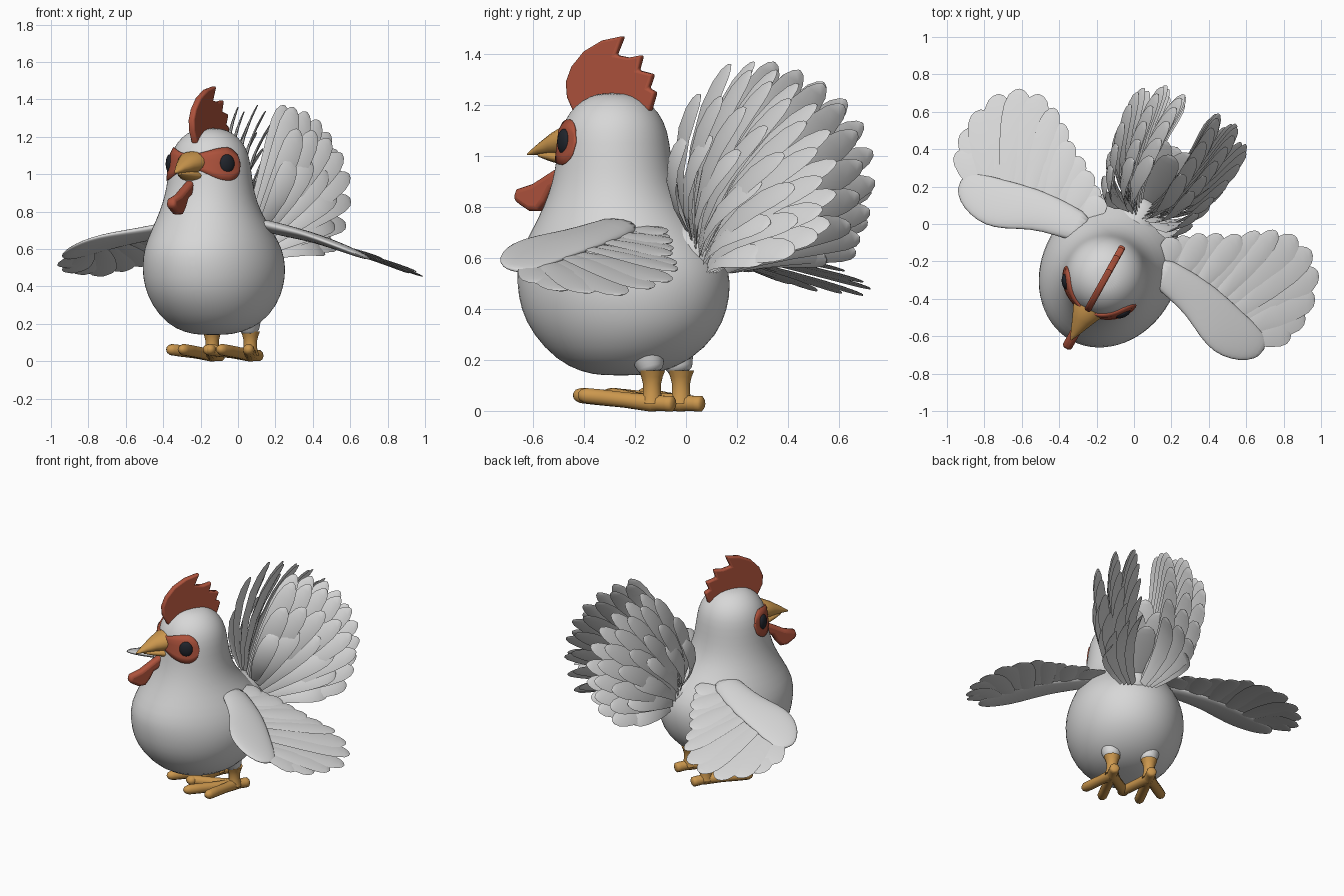
import bpy, bmesh
from math import sin, cos, pi, radians, sqrt
from mathutils import Vector, Matrix

cube = bpy.data.objects.get("Cube")
if cube:
    bpy.data.objects.remove(cube, do_unlink=True)

# The whole bird is built facing -y, then turned on the spot
PLACE = Matrix.Translation((-0.15, -0.282, 0)) @ Matrix.Rotation(radians(-29), 4, 'Z')


def material(name, rgb):
    m = bpy.data.materials.new(name)
    m.use_nodes = True
    m.diffuse_color = (*rgb, 1)
    m.node_tree.nodes["Principled BSDF"].inputs["Base Color"].default_value = (*rgb, 1)
    return m


WHITE = material("plumage_white", (0.68, 0.68, 0.68))
RED = material("comb_red", (0.42, 0.085, 0.045))
GOLD = material("beak_gold", (0.6, 0.31, 0.075))
DARK = material("eye_dark", (0.015, 0.018, 0.025))


def build(name, lofts, mat, subsurf=0, sharp=50):
    """One object from a list of lofts, each a list of equal rings."""
    bm = bmesh.new()
    for rings in lofts:
        rows = [[bm.verts.new(p) for p in ring] for ring in rings]
        n = len(rows[0])
        for a, b in zip(rows, rows[1:]):
            for i in range(n):
                j = (i + 1) % n
                bm.faces.new((a[i], a[j], b[j], b[i]))
        bm.faces.new(rows[0][::-1])
        bm.faces.new(rows[-1])
    return finish(name, bm, mat, subsurf, sharp)


def finish(name, bm, mat, subsurf=0, sharp=50):
    bmesh.ops.recalc_face_normals(bm, faces=bm.faces[:])
    me = bpy.data.meshes.new(name)
    bm.to_mesh(me)
    bm.free()
    me.materials.append(mat)
    me.polygons.foreach_set("use_smooth", [True] * len(me.polygons))
    me.set_sharp_from_angle(angle=radians(sharp))
    ob = bpy.data.objects.new(name, me)
    bpy.context.collection.objects.link(ob)
    ob.matrix_world = PLACE
    if subsurf:
        ob.modifiers.new("smooth", 'SUBSURF').levels = subsurf
        ob.modifiers["smooth"].render_levels = subsurf
    return ob


def oval(center, u, v, n=12):
    c, u, v = Vector(center), Vector(u), Vector(v)
    return [c + u * cos(2 * pi * i / n) + v * sin(2 * pi * i / n) for i in range(n)]


def tube(path, radii, n=10):
    """Round limb along a path."""
    pts = [Vector(p) for p in path]
    rings = []
    for i, p in enumerate(pts):
        d = pts[min(i + 1, len(pts) - 1)] - pts[max(i - 1, 0)]
        q = d.to_track_quat('Z', 'Y')
        rings.append(oval(p, q @ Vector((radii[i], 0, 0)), q @ Vector((0, radii[i], 0)), n))
    return rings


def feather(base, tip, normal, width, bend=(0, 0, 0), thick=0.006):
    """Thin lens-shaped blade with a narrow root and a rounded tip."""
    base, tip, bend = Vector(base), Vector(tip), Vector(bend)
    side = (tip - base).cross(Vector(normal)).normalized()
    up = side.cross(tip - base).normalized()
    outline = [(0, .4), (.2, .66), (.45, .9), (.7, 1), (.85, .92), (.94, .68), (.985, .36), (1, .08)]
    return [oval(base.lerp(tip, t) + bend * 4 * t * (1 - t), side * width * w, up * thick * (0.4 + 0.6 * w), 6)
            for t, w in outline]


def along(points, t):
    """Point at t in 0..1 along a polyline."""
    f = t * (len(points) - 1)
    i = min(int(f), len(points) - 2)
    return Vector(points[i]).lerp(Vector(points[i + 1]), f - i)


# Body and head: height, y centre, half width, half depth
BODY = [(.14, .03, .06, .07), (.152, .035, .15, .16), (.2, .045, .25, .27), (.3, .05, .325, .375),
        (.4, .045, .36, .422), (.5, .045, .37, .437), (.6, .035, .355, .428), (.7, .02, .315, .355),
        (.8, .002, .267, .28), (.9, 0, .237, .241), (1, 0, .224, .224), (1.1, 0, .212, .212),
        (1.17, 0, .178, .178), (1.22, 0, .125, .125), (1.248, 0, .06, .06)]
build("body", [[oval((0, y, z), (rx, 0, 0), (0, ry, 0), 32) for z, y, rx, ry in BODY]], WHITE, 1, 180)
build("rump", [tube([(0, .22, .58), (0, .33, .6), (0, .43, .63), (0, .48, .645)], [.2, .16, .1, .04], 16)], WHITE, 1, 180)

# Comb, as a toothed plate: y, z
COMB = [(-.17, 1.16), (-.205, 1.23), (-.21, 1.29), (-.185, 1.35), (-.13, 1.41), (-.05, 1.452), (.046, 1.47),
        (.012, 1.395), (.07, 1.385), (.13, 1.395), (.112, 1.335), (.18, 1.32), (.158, 1.265),
        (.19, 1.25), (.165, 1.175), (.08, 1.17), (-.06, 1.17)]
WATTLE = [(-.2, .98), (-.29, .93), (-.36, .89), (-.43, .87), (-.445, .83), (-.41, .805),
          (-.375, .785), (-.33, .785), (-.3, .82), (-.27, .87), (-.2, .9)]


def plate(name, outline, half, bevel):
    ob = build(name, [[[Vector((x, y, z)) for y, z in outline] for x in (-half, half)]], RED, 0, 60)
    b = ob.modifiers.new("soft_edge", 'BEVEL')
    b.width, b.segments, b.limit_method = bevel, 3, 'ANGLE'
    b.angle_limit = radians(60)


plate("comb", COMB, .018, .01)
plate("wattle", WATTLE, .027, .02)


# Face mask wrapped around the head, wider around each eye
def head_radius(z):
    return .224 - .12 * (z - 1) if z < 1.1 else .212 - .486 * (z - 1.1)


EYE = 54
bm = bmesh.new()
rows = []
for k in range(-24, 25):
    a = abs(k) / 24 * (EYE + 22)
    if a > EYE:
        h = sqrt(max(0, 1 - ((a - EYE) / 22) ** 2))
        lo, hi = 1.055 - .088 * h - .002, 1.055 + .088 * h + .002
    else:
        s = (1 - cos(pi * a / EYE)) / 2
        lo, hi = 1.03 - .063 * s, 1.108 + .035 * s
    ang = radians(a) * (1 if k > 0 else -1)
    row = []
    for i in range(6):
        z = lo + (hi - lo) * i / 5
        r = head_radius(z) + .006
        row.append(bm.verts.new((r * sin(ang), -r * cos(ang), z)))
    rows.append(row)
for a, b in zip(rows, rows[1:]):
    for i in range(5):
        bm.faces.new((a[i], b[i], b[i + 1], a[i + 1]))
mask = finish("face_mask", bm, RED)
sol = mask.modifiers.new("thickness", 'SOLIDIFY')
sol.thickness, sol.offset = .014, -1

# Eyes
for s, name in ((1, "left_eye"), (-1, "right_eye")):
    bm = bmesh.new()
    turn = Matrix.Rotation(radians(EYE) * s, 4, 'Z')
    bmesh.ops.create_uvsphere(bm, u_segments=20, v_segments=12, radius=1,
                              matrix=turn @ Matrix.Translation((0, -.216, 1.055)) @ Matrix.Diagonal((.043, .022, .051, 1)))
    finish(name, bm, DARK, 0, 180)

# Beak halves: y, half width, top, bottom
UPPER = [(-.17, .09, 1.125, 1.0), (-.215, .08, 1.12, 1.0), (-.27, .055, 1.093, 1.003),
         (-.33, .03, 1.053, 1.005), (-.37, .012, 1.024, 1.003), (-.388, .003, 1.01, 1.003)]
LOWER = [(-.17, .075, 1.02, .96), (-.22, .066, 1.02, .963), (-.28, .042, 1.02, .978), (-.335, .012, 1.012, .996)]
for name, spec in (("upper_beak", UPPER), ("lower_beak", LOWER)):
    build(name, [[oval((0, y, (t + b) / 2), (w, 0, 0), (0, 0, (t - b) / 2), 16) for y, w, t, b in spec]], GOLD)

# Legs and feet
for s, side in ((1, "left"), (-1, "right")):
    hip = Vector((s * .117, .235, 0))
    build(side + "_thigh", [tube([hip + Vector((0, -.3 * (z - .15), z)) for z in (.15, .17, .2, .25, .32)],
                                 [.045, .053, .064, .08, .08], 16)], WHITE, 1)
    parts = [tube([hip + Vector((0, 0, z)) for z in (.03, .07, .11, .135, .16)], [.046, .036, .036, .042, .052], 12)]
    for deg, length in ((-27, .3), (0, .35), (27, .29), (180, .1)):
        d = Vector((s * sin(radians(deg)), -cos(radians(deg)), 0))
        rise = .032 if deg != 180 else -.004
        steps = [(0, .036), (.35, .031), (.7, .032), (.9, .031), (.97, .022), (1, .008)]
        parts.append(tube([hip + d * length * t + Vector((0, 0, .033 + rise * t)) for t, r in steps], [r for t, r in steps]))
    build(side + "_foot", parts, GOLD)


# Wings: a padded arm with a fan of flight feathers
def wing_height(x, y):
    arch = .022 * sin(pi * min(1, max(0, (x - .25) / .75)))
    return .722 - .28 * (x - .275) - .145 * (y - .11) + arch


ARM = [(.2, .085, .25, .035), (.35, .06, .25, .034), (.48, .025, .245, .03), (.6, -.045, .225, .028),
       (.7, -.078, .2, .026), (.8, -.066, .175, .023), (.88, -.03, .15, .018), (.93, .03, .11, .008)]
TIPS = [(1.0, .235), (1.027, .34), (1.02, .455), (.975, .575), (.89, .655), (.785, .68), (.68, .655),
        (.6, .605), (.52, .54), (.43, .495), (.35, .45), (.285, .4), (.23, .36)]
ROOTS = [(.82, .08), (.76, .11), (.64, .14), (.5, .16), (.36, .17), (.23, .17)]
for s, side in ((1, "left"), (-1, "right")):
    arm = [oval((s * x, (a + b) / 2, wing_height(x, (a + b) / 2)), (0, (b - a) / 2, -.08 * (b - a)), (0, 0, h), 14)
           for x, a, b, h in ARM]
    build(side + "_wing_arm", [arm], WHITE, 1, 180)
    feathers = []
    for i, (x, y) in enumerate(TIPS):
        rx, ry = along([Vector(p) for p in ROOTS], i / (len(TIPS) - 1))
        drop = .006 * (i % 2)
        feathers.append(feather((s * rx, ry, wing_height(rx, ry) - .008 - drop),
                                (s * x, y, wing_height(x, y) - drop),
                                (s * .22, .14, 1), .08 if i < 6 else .06, (0, 0, .006)))
    build(side + "_wing_feathers", feathers, WHITE)

# Tail: two cupped halves, each of layered feather fans
# count, first and last elevation, first and last length, splay, half width, root offset
LAYERS = [(8, 66, 18, .72, .56, .07, .064, .03), (9, 70, 13, .69, .54, .16, .064, .05),
          (8, 75, 8, .55, .47, .23, .062, .075), (6, 78, 6, .37, .34, .19, .058, .1)]
for s, side in ((1, "left"), (-1, "right")):
    feathers = []
    for count, e0, e1, l0, l1, splay, width, root in LAYERS:
        for i in range(count):
            t = i / (count - 1)
            e = radians(e0 + (e1 - e0) * t)
            length = l0 + (l1 - l0) * t + .13 * sin(pi * t)
            base = Vector((s * root, .38 + .1 * t, .71 - .15 * t))
            tip = base + Vector((s * splay * (.75 + .35 * sin(pi * t)), cos(e) * length, sin(e) * length))
            bend = Vector((s * .045, -.045 * sin(e), .03 * cos(e)))
            feathers.append(feather(base, tip, (s, -.75 * sin(e), .75 * cos(e)), width, bend, .007))
    build(side + "_tail_feathers", feathers, WHITE)
middle = [feather((0, .43, .62), (x, .43 + length * cos(radians(e)), .62 + length * sin(radians(e))),
                  (0, -sin(radians(e)), cos(radians(e))), .066)
          for x, e, length in ((0, 26, .4), (-.08, 38, .46), (.08, 38, .46), (0, 52, .5))]
build("middle_tail_feathers", middle, WHITE)
